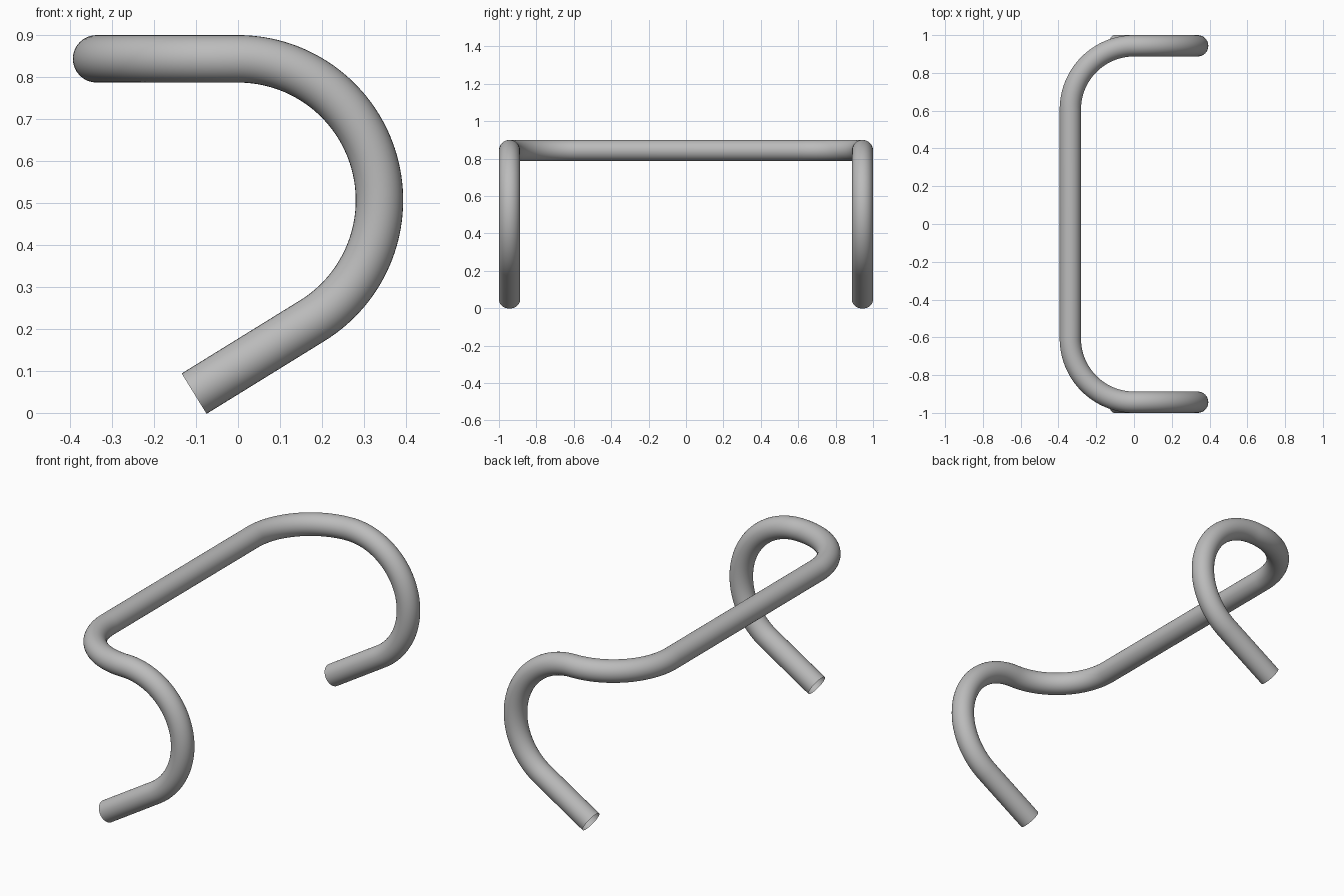
import bpy
from math import sin, cos, radians

cube = bpy.data.objects.get("Cube")
if cube:
    bpy.data.objects.remove(cube, do_unlink=True)

TUBE = 0.0565      # tube radius
BEND = 0.337       # centreline radius of every bend
SIDE = 0.9435      # y of the side hooks
TOP = 0.8435       # z of the crossbar
DROP = 58.3        # degrees each hook sweeps below its middle
GRIP = 0.331       # length of the straight grips
STEPS = 32

metal = bpy.data.materials.new("plain grey metal")
metal.use_nodes = True
grey = (0.5, 0.5, 0.5, 1)
metal.diffuse_color = grey
metal.node_tree.nodes["Principled BSDF"].inputs["Base Color"].default_value = grey


def half_path():
    """Centreline from the crossbar out to the end of one grip."""
    points = []
    # flat corner bend
    for i in range(STEPS):
        a = radians(90 * i / STEPS)
        points.append((-BEND * cos(a), SIDE - BEND + BEND * sin(a), TOP))
    # upright hook
    for i in range(2 * STEPS + 1):
        a = radians(90 - (90 + DROP) * i / (2 * STEPS))
        points.append((BEND * cos(a), SIDE, TOP - BEND + BEND * sin(a)))
    # straight grip
    x, y, z = points[-1]
    a = radians(DROP)
    points.append((x - GRIP * sin(a), y, z - GRIP * cos(a)))
    return points


half = half_path()
path = [(x, -y, z) for x, y, z in reversed(half)] + half

# open-ended tube swept along the mirrored path
curve = bpy.data.curves.new("handlebar", "CURVE")
curve.dimensions = "3D"
curve.bevel_depth = TUBE
curve.bevel_resolution = 14
curve.use_fill_caps = False
spline = curve.splines.new("POLY")
spline.points.add(len(path) - 1)
for point, co in zip(spline.points, path):
    point.co = (*co, 1)
curve.materials.append(metal)

bar = bpy.data.objects.new("handlebar", curve)
bpy.context.collection.objects.link(bar)
bpy.ops.object.select_all(action="DESELECT")
bar.select_set(True)
bpy.context.view_layer.objects.active = bar
bpy.ops.object.convert(target="MESH")
bpy.ops.object.shade_smooth_by_angle()
